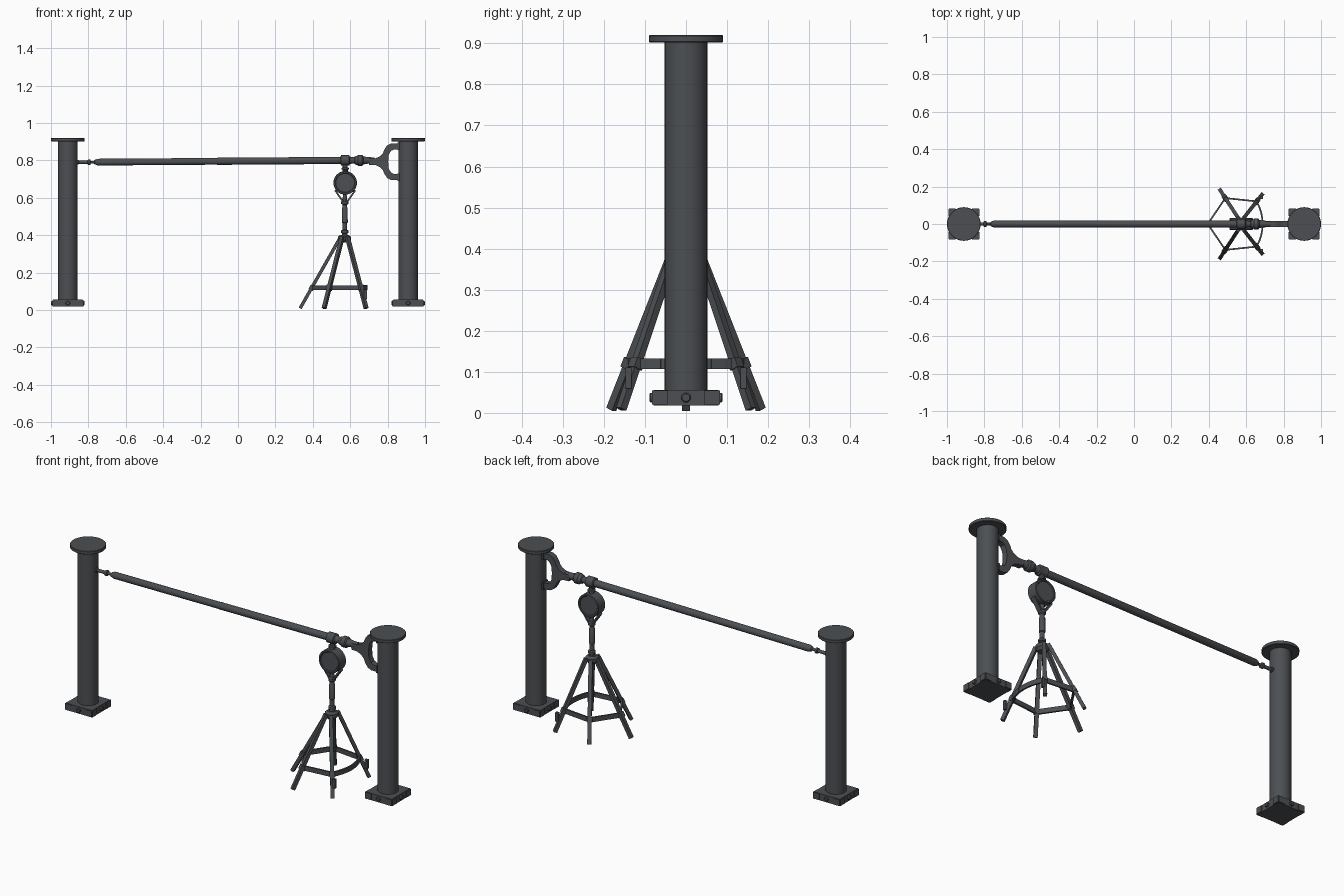
import bpy, bmesh, math
from mathutils import Vector, Matrix

if "Cube" in bpy.data.objects:
    bpy.data.objects.remove(bpy.data.objects["Cube"])

metal = bpy.data.materials.new("dark grey metal")
metal.diffuse_color = (0.072, 0.078, 0.086, 1)
metal.use_nodes = True
metal.node_tree.nodes["Principled BSDF"].inputs["Base Color"].default_value = metal.diffuse_color


def finish(name, bm, smooth=False):
    bmesh.ops.recalc_face_normals(bm, faces=bm.faces)
    for f in bm.faces:
        f.smooth = False
    me = bpy.data.meshes.new(name)
    bm.to_mesh(me)
    bm.free()
    me.materials.append(metal)
    ob = bpy.data.objects.new(name, me)
    bpy.context.collection.objects.link(ob)
    if smooth:
        bpy.ops.object.select_all(action='DESELECT')
        ob.select_set(True)
        bpy.context.view_layer.objects.active = ob
        bpy.ops.object.shade_smooth_by_angle(angle=math.radians(35))
    return ob


def lathe(name, origin, direction, profile, sides=24):
    """Turn (distance along axis, radius) pairs into a capped round part."""
    bm = bmesh.new()
    q = Vector(direction).to_track_quat('Z', 'Y').to_matrix().to_4x4()
    m = Matrix.Translation(origin) @ q
    rings = []
    for d, r in profile:
        rings.append([bm.verts.new(m @ Vector((r * math.cos(2 * math.pi * i / sides),
                                               r * math.sin(2 * math.pi * i / sides), d)))
                      for i in range(sides)])
    for a, b in zip(rings, rings[1:]):
        for i in range(sides):
            j = (i + 1) % sides
            bm.faces.new((a[i], a[j], b[j], b[i]))
    bm.faces.new(rings[0])
    bm.faces.new(rings[-1])
    return finish(name, bm, True)


def bar(name, a, b, width, depth):
    """Rectangular bar from a to b; depth runs in the vertical plane."""
    a, b = Vector(a), Vector(b)
    z = (b - a).normalized()
    x = z.cross(Vector((0, 0, 1)))
    x = x.normalized() if x.length > 1e-4 else Vector((1, 0, 0))
    y = z.cross(x)
    bm = bmesh.new()
    bmesh.ops.create_cube(bm, size=1)
    rot = Matrix((x, y, z)).transposed().to_4x4()
    bm.transform(Matrix.Translation((a + b) / 2) @ rot
                 @ Matrix.Diagonal((width, depth, (b - a).length, 1)))
    return finish(name, bm)


def box(name, centre, size):
    bm = bmesh.new()
    bmesh.ops.create_cube(bm, size=1)
    bm.transform(Matrix.Translation(centre) @ Matrix.Diagonal((*size, 1)))
    return finish(name, bm)


def plate(name, outline, half):
    """Extrude an x-z outline symmetrically in y."""
    bm = bmesh.new()
    f = bm.faces.new([bm.verts.new((x, -half, z)) for x, z in outline])
    new = bmesh.ops.extrude_face_region(bm, geom=[f])["geom"]
    bmesh.ops.translate(bm, vec=(0, 2 * half, 0),
                        verts=[v for v in new if isinstance(v, bmesh.types.BMVert)])
    return finish(name, bm, True)


# Two posts with disc caps and bolted square bases
for side, sx in (("left", -0.91), ("right", 0.91)):
    lathe(side + "_post", (sx, 0, 0), (0, 0, 1),
          [(0.03, 0.052), (0.905, 0.052)], 32)
    lathe(side + "_post_cap", (sx, 0, 0), (0, 0, 1),
          [(0.902, 0.088), (0.904, 0.09), (0.918, 0.09), (0.92, 0.088)], 32)
    box(side + "_base", (sx, 0, 0.037), (0.158, 0.158, 0.038))
    for k in range(4):
        a = k * math.pi / 2
        n = Vector((math.cos(a), math.sin(a), 0))
        t = Vector((-n.y, n.x, 0))
        c = Vector((sx, 0, 0.037))
        lathe(side + "_base_bolt", c, n, [(0.07, 0.012), (0.086, 0.012), (0.089, 0.009)], 12)
        for s in (-1, 1):
            p = c + t * s * 0.062 + n * 0.079
            size = (abs(n.x) * 0.008 + abs(t.x) * 0.036,
                    abs(n.y) * 0.008 + abs(t.y) * 0.036, 0.034)
            box(side + "_base_lug", p, size)

# Long barrier arm with its stepped tip
arm_start = Vector((-0.865, 0, 0.79))
arm_dir = Vector((1.44, 0, 0.01))
lathe("arm_tip", arm_start, arm_dir,
      [(0, 0.013), (0.012, 0.013), (0.014, 0.009), (0.06, 0.009), (0.063, 0.015),
       (0.075, 0.015), (0.078, 0.007), (0.095, 0.007), (0.1, 0.013), (0.125, 0.013)], 16)
lathe("arm_tube", arm_start, arm_dir,
      [(0.10, 0.012), (0.115, 0.018), (0.75, 0.018), (0.755, 0.019), (1.42, 0.019)], 24)
lathe("arm_collar", (0, 0, 0.80), (1, 0, 0),
      [(0.548, 0.02), (0.552, 0.028), (0.594, 0.028), (0.598, 0.021), (0.61, 0.017),
       (0.622, 0.017), (0.626, 0.022), (0.636, 0.024), (0.642, 0.029), (0.664, 0.029),
       (0.67, 0.022), (0.69, 0.018), (0.73, 0.016)], 24)

# Forked bracket that grips the right post
upper = [(0.70, 0.017), (0.735, 0.018), (0.76, 0.03), (0.775, 0.046), (0.783, 0.066),
         (0.798, 0.088), (0.82, 0.098), (0.862, 0.098), (0.862, 0.066), (0.835, 0.066),
         (0.818, 0.058), (0.806, 0.036), (0.803, 0.0)]
outline = [(x, 0.793 + z) for x, z in upper] + \
          [(x, 0.793 - z) for x, z in reversed(upper[:-1])]
plate("post_bracket", outline, 0.016)
for s in (-1, 1):
    box("bracket_pad", (0.858, 0, 0.793 + s * 0.082), (0.012, 0.044, 0.04))

# Hanging neck, round dial and its V-shaped fork
CX = 0.573
lathe("dial_neck", (CX, 0, 0), (0, 0, 1),
      [(0.735, 0.014), (0.75, 0.014), (0.752, 0.02), (0.76, 0.02), (0.763, 0.013),
       (0.785, 0.013)], 16)
lathe("dial_body", (CX, 0, 0.68), (0, 1, 0),
      [(-0.027, 0.05), (-0.031, 0.053), (-0.031, 0.06), (-0.028, 0.063),
       (0.028, 0.063), (0.031, 0.06), (0.031, 0.053), (0.027, 0.05)], 32)
for s in (-1, 1):
    bar("dial_fork", (CX + s * 0.054, 0, 0.64), (CX + s * 0.008, 0, 0.575), 0.026, 0.009)

# Central pole and hub
lathe("stand_pole", (CX - 0.002, 0, 0), (0, 0, 1),
      [(0.375, 0.014), (0.41, 0.014), (0.413, 0.019), (0.425, 0.019), (0.43, 0.012),
       (0.465, 0.012), (0.468, 0.016), (0.545, 0.015), (0.55, 0.012), (0.562, 0.012),
       (0.568, 0.019), (0.58, 0.019), (0.588, 0.012), (0.62, 0.01)], 16)
lathe("stand_hub", (CX - 0.004, 0, 0), (0, 0, 1),
      [(0.36, 0.022), (0.375, 0.034), (0.392, 0.034), (0.402, 0.022)], 20)

# Five splayed legs: (top point, foot)
legs = [((0.585, 0.03), (0.685, 0.158)), ((0.557, 0.032), (0.46, 0.182)),
        ((0.548, 0), (0.332, 0)),
        ((0.557, -0.032), (0.46, -0.182)), ((0.585, -0.03), (0.685, -0.158))]
joints = []
for t, f in legs:
    top, foot = Vector((*t, 0.39)), Vector((*f, 0.009))
    bar("stand_leg", top, foot, 0.02, 0.018)
    p = top.lerp(foot, 0.71)
    joints.append(p)
    bar("leg_clamp", top.lerp(foot, 0.68), top.lerp(foot, 0.74), 0.027, 0.025)

# Braces between the legs, with a bowed foot rest on the right
for a, b in zip(joints, joints[1:]):
    bar("leg_brace", a, b, 0.009, 0.026)
arc = []
for i in range(9):
    u = -1 + i / 4
    arc.append(Vector((joints[0].x + 0.032 * (1 - u * u), joints[0].y * u, 0.12)))
for a, b in zip(arc, arc[1:]):
    bar("foot_rest", a, b, 0.009, 0.026)
for s in (-1, 1):
    box("leg_lock", (0.683, s * 0.14, 0.085), (0.016, 0.014, 0.05))
